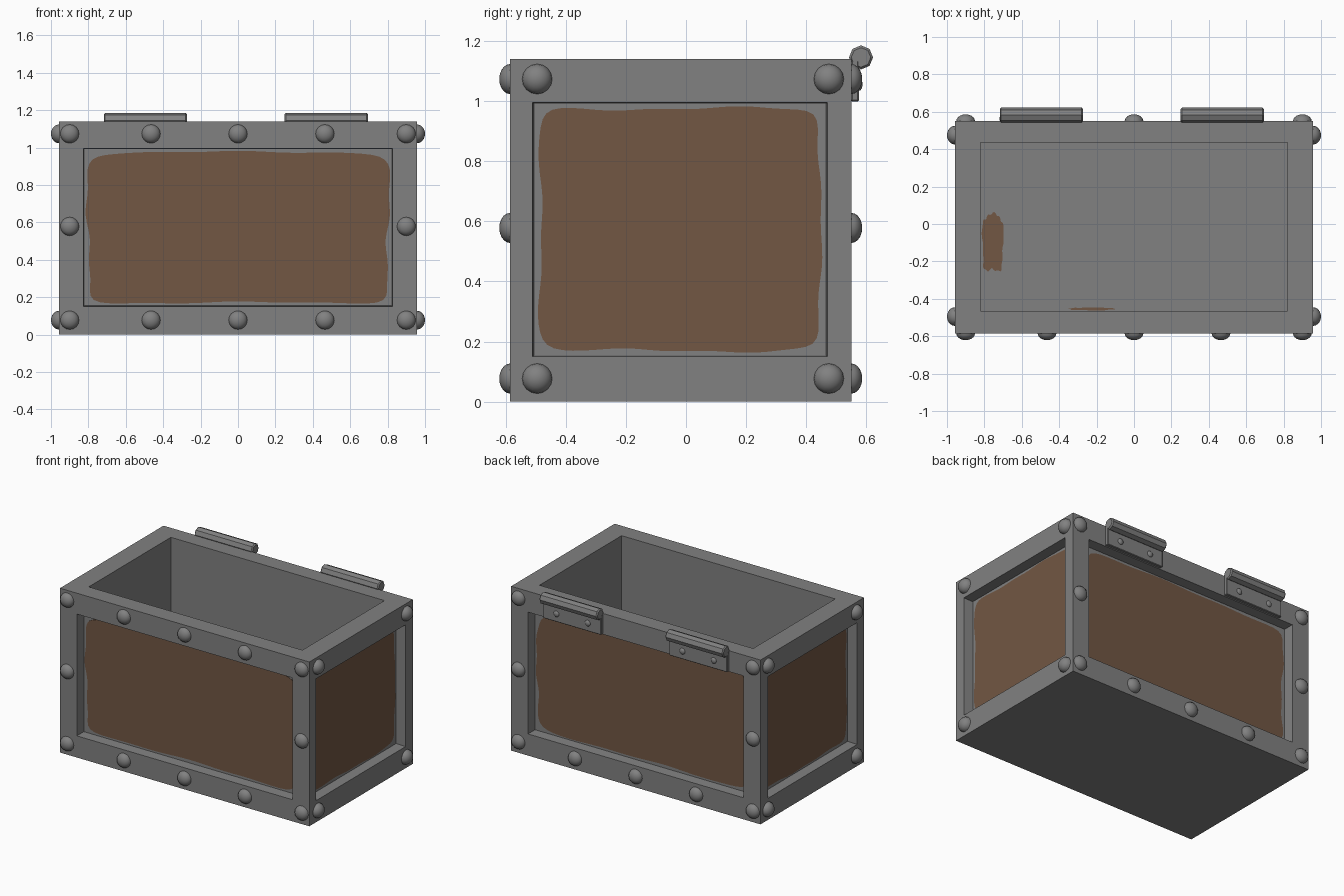
import bpy, bmesh, math
from mathutils import Vector, Matrix

if "Cube" in bpy.data.objects:
    bpy.data.objects.remove(bpy.data.objects["Cube"])

def material(name, rgb):
    m = bpy.data.materials.new(name)
    m.diffuse_color = (*rgb, 1)
    m.use_nodes = True
    m.node_tree.nodes["Principled BSDF"].inputs["Base Color"].default_value = m.diffuse_color
    return m

GREY = material("grey_metal", (0.22, 0.22, 0.22))
BROWN = material("brown_wood", (0.168, 0.095, 0.057))

X, Y0, Y1, H = 0.957, -0.585, 0.55, 1.14    # outer box
RECESS = 0.07                               # depth of the side panels
FLOOR = 0.12                                # cavity floor height
Z0, Z1 = 0.15, 0.995                        # panel height range

def finish(bm, name, mat, smooth=False, recalc=True):
    if recalc:
        bmesh.ops.recalc_face_normals(bm, faces=bm.faces[:])
    me = bpy.data.meshes.new(name)
    bm.to_mesh(me)
    bm.free()
    ob = bpy.data.objects.new(name, me)
    bpy.context.collection.objects.link(ob)
    me.materials.append(mat)
    for p in me.polygons:
        p.use_smooth = smooth
    return ob

# each side: (u, v, outward distance) -> world point, normal, panel range in u
SIDES = {
    "front": (lambda u, v, d: Vector((u, Y0 - d, v)), Vector((0, -1, 0)), -0.827, 0.827),
    "back": (lambda u, v, d: Vector((u, Y1 + d, v)), Vector((0, 1, 0)), -0.827, 0.827),
    "right": (lambda u, v, d: Vector((X + d, u, v)), Vector((1, 0, 0)), -0.51, 0.47),
    "left": (lambda u, v, d: Vector((-X - d, u, v)), Vector((-1, 0, 0)), -0.51, 0.47),
}
top = lambda u, v, d: Vector((u, v, H + d))
bottom_face = lambda u, v, d: Vector((u, v, 0))

# ---- crate body: nested rectangles make each framed, recessed side
def nested(bm, place, rects):
    """Bridge rectangles (u0, u1, v0, v1, d) from outside in and cap the last."""
    rings = [[bm.verts.new(place(u, v, d)) for u, v in
              ((u0, v0), (u1, v0), (u1, v1), (u0, v1))] for u0, u1, v0, v1, d in rects]
    for a, b in zip(rings, rings[1:]):
        for i in range(4):
            j = (i + 1) % 4
            bm.faces.new((a[i], a[j], b[j], b[i]))
    bm.faces.new(rings[-1])

bm = bmesh.new()
for side, (place, n, u0, u1) in SIDES.items():
    a, b = (-X, X) if side in ("front", "back") else (Y0, Y1)
    nested(bm, place, [(a, b, 0, H, 0), (u0, u1, Z0, Z1, 0),
                       (u0 + .004, u1 - .004, Z0 + .004, Z1 - .004, -RECESS)])
nested(bm, top, [(-X, X, Y0, Y1, 0), (-0.82, 0.82, -0.465, 0.435, 0),
                 (-0.82, 0.82, -0.465, 0.435, FLOOR - H)])
nested(bm, bottom_face, [(-X, X, Y0, Y1, 0)])
bmesh.ops.remove_doubles(bm, verts=bm.verts[:], dist=1e-5)
finish(bm, "crate_body", GREY)

# ---- brown paint with a worn, wavy outline, as thin plates
def paint(name, place, u0, u1, v0, v1, d, lim, seed, power=14, wave=0.012):
    bm = bmesh.new()
    pts, n = [], 26
    for side in range(4):
        for i in range(n):
            t = -1 + 2 * i / n
            a, b = [(t, -1), (1, t), (-t, 1), (-1, -t)][side]
            k = (abs(a) ** power + abs(b) ** power) ** (-1 / power)
            s = (side * n + i) * 2 * math.pi / (4 * n)
            k *= 1 + wave * (math.sin(5 * s + seed) + 0.6 * math.sin(13 * s + 2 * seed))
            u = (u0 + u1) / 2 + a * k * (u1 - u0) / 2
            v = (v0 + v1) / 2 + b * k * (v1 - v0) / 2
            pts.append((min(max(u, lim[0]), lim[1]), min(max(v, lim[2]), lim[3])))
    lo = [bm.verts.new(place(u, v, d)) for u, v in pts]
    hi = [bm.verts.new(place(u, v, d + 0.003)) for u, v in pts]
    bm.faces.new(lo)
    bm.faces.new(hi)
    for i in range(len(pts)):
        j = (i + 1) % len(pts)
        bm.faces.new((lo[i], lo[j], hi[j], hi[i]))
    finish(bm, name, BROWN)

for i, (side, (place, n, u0, u1)) in enumerate(SIDES.items()):
    paint(side + "_wood_panel", place, u0 + .026, u1 - .024, Z0 + .02, Z1 - .02,
          -RECESS, (u0 + .006, u1 - .006, Z0 + .006, Z1 - .006), i + 0.5)

# worn patches on the cavity floor
LIM = (-0.818, 0.818, -0.463, 0.433)
paint("floor_patch", top, -0.81, -0.70, -0.25, 0.05, FLOOR - H, LIM, 1, 4, 0.06)
paint("floor_edge_patch", top, -0.35, -0.11, -0.462, -0.446, FLOOR - H, LIM, 2, 2, 0.1)

# ---- domed rivets
def rivets(name, place, n, spots, r, h, d=0.0):
    bm = bmesh.new()
    rot = n.to_track_quat('Z', 'Y').to_matrix().to_4x4()
    for u, v in spots:
        m = Matrix.Translation(place(u, v, d)) @ rot @ Matrix.Diagonal((r, r, h, 1))
        bmesh.ops.create_uvsphere(bm, u_segments=16, v_segments=10, radius=1, matrix=m)
    # drop the buried half
    base = place(0, 0, d).dot(n)
    bmesh.ops.delete(bm, geom=[v for v in bm.verts if v.co.dot(n) < base - 1e-4],
                     context='VERTS')
    finish(bm, name, GREY, smooth=True, recalc=False)

ROW = (-0.9, -0.465, 0, 0.465, 0.9)
mids = [(-0.9, 0.578), (0.9, 0.578)]
low = [(x, 0.077) for x in ROW]
spots = {
    "front": low + mids + [(x, 1.073) for x in ROW],
    "back": low + mids + [(-0.9, 1.073), (0.9, 1.073)],
    "right": [(y, z) for y in (-0.495, 0.475) for z in (0.077, 1.073)],
}
spots["left"] = spots["right"]
for side, s in spots.items():
    place, n = SIDES[side][:2]
    rivets(side + "_rivets", place, n, s, 0.05, 0.043 if side in ("left", "right") else 0.036)

# ---- hinges on the back rim
def bevelled(bm, edges, w):
    bmesh.ops.bevel(bm, geom=edges, offset=w, segments=1, affect='EDGES', profile=0.5)

place, n = SIDES["back"][:2]
for side, cx in (("left", -0.495), ("right", 0.472)):
    bm = bmesh.new()
    bmesh.ops.create_cube(bm, size=1, matrix=Matrix.Translation((cx, Y1 + 0.012, 1.067))
                          @ Matrix.Diagonal((0.446, 0.026, 0.136, 1)))
    bevelled(bm, bm.edges[:], 0.004)
    finish(bm, side + "_hinge_plate", GREY)

    bm = bmesh.new()
    bmesh.ops.create_cone(bm, cap_ends=True, segments=8, radius1=0.04, radius2=0.04,
                          depth=0.445, matrix=Matrix.Translation((cx, 0.582, 1.145))
                          @ Matrix.Rotation(math.pi / 2, 4, 'Y'))
    caps = {e for f in bm.faces if len(f.verts) == 8 for e in f.edges}
    bevelled(bm, list(caps), 0.007)
    finish(bm, side + "_hinge_barrel", GREY)

    rivets(side + "_hinge_rivets", place, n, [(cx - 0.12, 1.055), (cx + 0.12, 1.055)],
           0.021, 0.012, 0.025)
